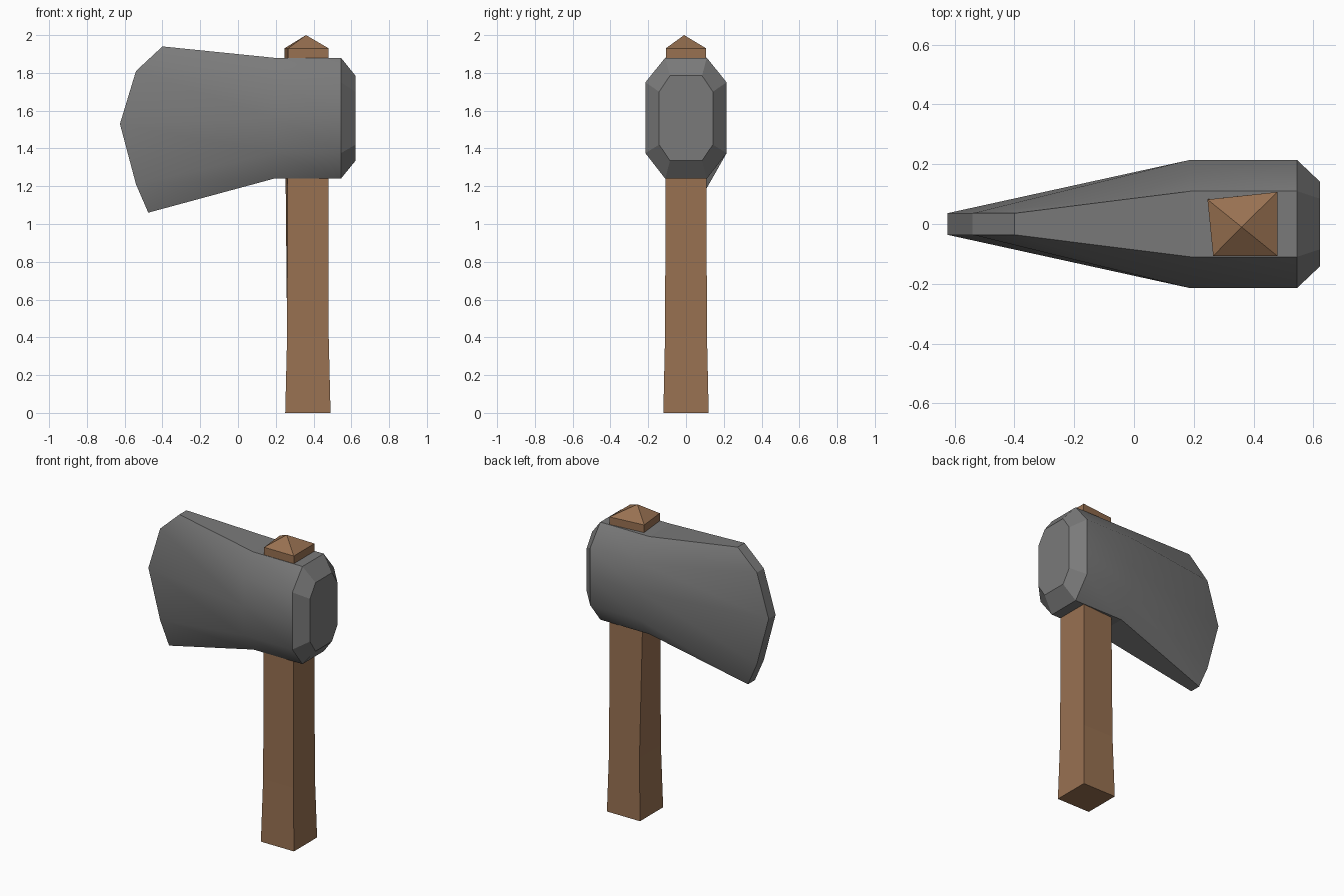
import bpy, bmesh

if "Cube" in bpy.data.objects:
    bpy.data.objects.remove(bpy.data.objects["Cube"])

def material(name, rgb):
    m = bpy.data.materials.new(name)
    m.diffuse_color = (*rgb, 1)
    m.use_nodes = True
    m.node_tree.nodes["Principled BSDF"].inputs["Base Color"].default_value = m.diffuse_color
    return m

STEEL = material("dark grey steel", (0.195, 0.195, 0.195))
WOOD = material("brown wood", (0.315, 0.165, 0.083))

def finish(bm, name, mat):
    bmesh.ops.recalc_face_normals(bm, faces=bm.faces)
    me = bpy.data.meshes.new(name)
    bm.to_mesh(me)
    bm.free()
    me.materials.append(mat)
    ob = bpy.data.objects.new(name, me)
    bpy.context.collection.objects.link(ob)
    return ob

def loft(bm, rings):
    """Skin consecutive closed rings; returns a list of face strips."""
    vr = [[bm.verts.new(p) for p in r] for r in rings]
    n = len(vr[0])
    strips = [[bm.faces.new((a[i], a[(i + 1) % n], b[(i + 1) % n], b[i]))
               for i in range(n)] for a, b in zip(vr, vr[1:])]
    return vr, strips

def mirrored(half):
    """Right-hand half profile (top to bottom) plus its mirror in y."""
    return half + [(x, -y, z) for x, y, z in reversed(half)]

def section(x, flat, side, top, hi, mid, lo, bottom):
    return mirrored([(x, flat, top), (x, side, hi), (x, side, mid),
                     (x, side, lo), (x, flat, bottom)])

# Axe head: hammer face, collar, cheek, then the curved cutting edge
edge = [(-0.40, 1.94), (-0.54, 1.81), (-0.625, 1.53), (-0.54, 1.21), (-0.475, 1.06)]
rings = [
    section(0.622, 0.085, 0.142, 1.785, 1.70, 1.56, 1.42, 1.335),
    section(0.545, 0.11, 0.215, 1.88, 1.75, 1.56, 1.375, 1.24),
    section(0.19, 0.11, 0.215, 1.88, 1.75, 1.56, 1.375, 1.24),
    mirrored([(x, 0.036, z) for x, z in edge]),
]
bm = bmesh.new()
vr, strips = loft(bm, rings)
bm.faces.new(vr[0])
blade = vr[-1]
for i in range(4):                      # thin strip along the cutting edge
    bm.faces.new((blade[i], blade[i + 1], blade[8 - i], blade[9 - i]))
for strip in strips[1:]:                # cheeks are smooth, the rest faceted
    for i, f in enumerate(strip):
        f.smooth = i not in (4, 9)
finish(bm, "axe_head", STEEL)

# Handle: square shaft, flared foot, slightly skewed upper corner, pointed cap
def square(z, x0, x1, h, back=None):
    return [(x0, -h, z), (x1, -h, z), (x1, h, z), (*(back or (x0, h)), z)]

bm = bmesh.new()
vr, _ = loft(bm, [
    square(0.0, 0.25, 0.49, 0.12),
    square(0.41, 0.26, 0.48, 0.111),
    square(1.24, 0.262, 0.48, 0.108, (0.252, 0.092)),
    square(1.93, 0.265, 0.48, 0.107, (0.246, 0.082)),
])
bm.faces.new(vr[0])
tip = bm.verts.new((0.36, -0.01, 2.0))
for i in range(4):
    bm.faces.new((vr[-1][i], vr[-1][(i + 1) % 4], tip))
finish(bm, "handle", WOOD)
